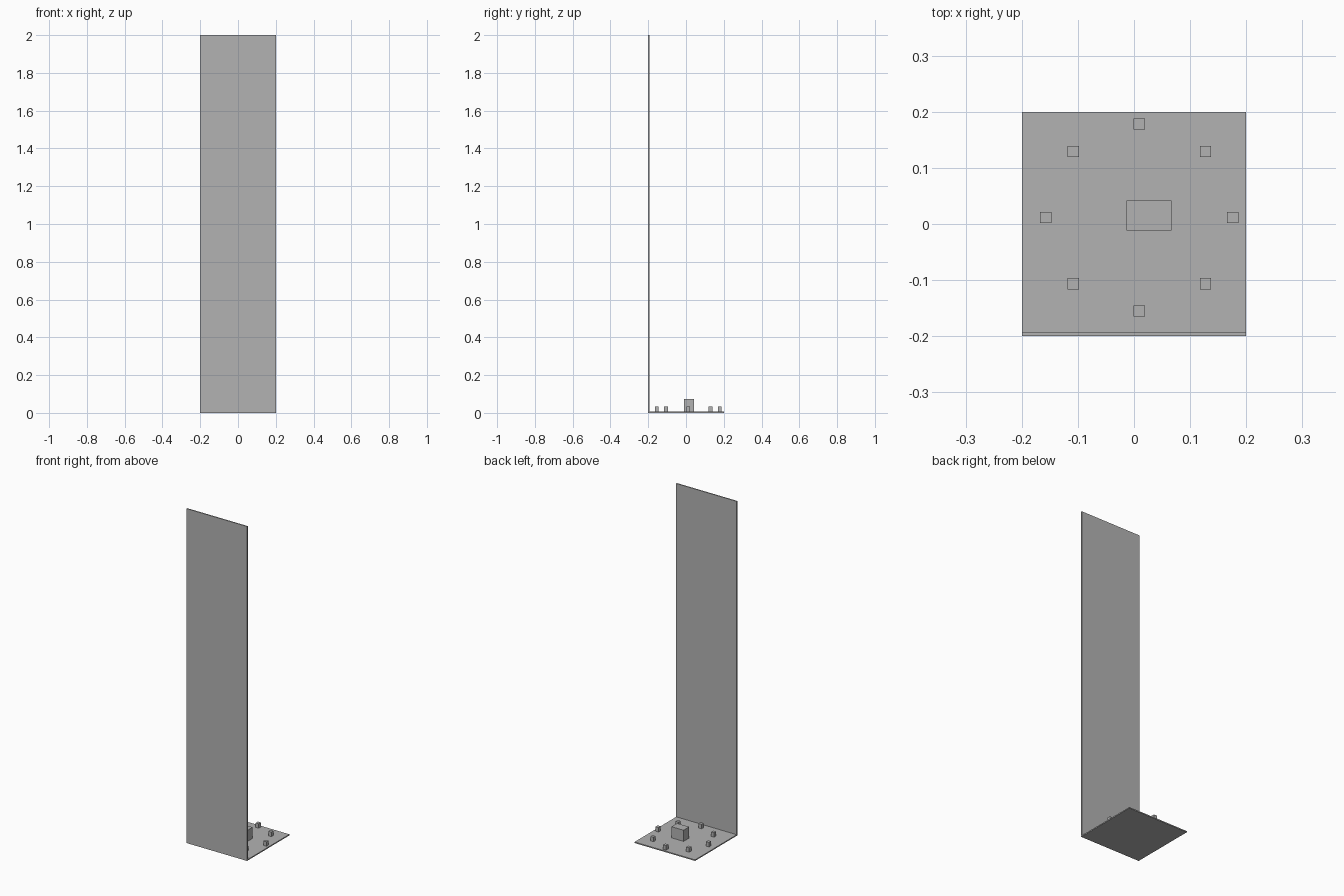
import bpy
from math import cos, sin, tau

if "Cube" in bpy.data.objects:
    bpy.data.objects.remove(bpy.data.objects["Cube"], do_unlink=True)

U = 1 / 150          # sheet thickness, also the modelling unit
HALF = 0.2           # half the width of the base

grey = bpy.data.materials.new("plain_grey")
grey.use_nodes = True
colour = (0.45, 0.45, 0.45, 1)
grey.diffuse_color = colour
grey.node_tree.nodes["Principled BSDF"].inputs["Base Color"].default_value = colour


def box(name, centre, size, bottom):
    """Flat-faced block centred on an (x, y) point and standing at a height."""
    x, y = centre
    bpy.ops.mesh.primitive_cube_add(size=1, location=(x, y, bottom + size[2] / 2))
    ob = bpy.context.object
    ob.name = name
    ob.scale = size
    bpy.ops.object.transform_apply(location=False, rotation=False, scale=True)
    ob.data.materials.append(grey)
    return ob


# Base plate and tall front panel
box("base_plate", (0, U / 2), (2 * HALF, 2 * HALF - U, U), 0)
box("front_panel", (0, -HALF + U / 2), (2 * HALF, U, 2), 0)

# Central block
box("centre_block", (0.0265, 0.0155), (12 * U, 8 * U, 10 * U), U)

# Ring of small blocks
ring_x, ring_y, radius = 0.0095, 0.0115, 25 * U
for i in range(8):
    a = tau * i / 8
    spot = (ring_x + radius * cos(a), ring_y + radius * sin(a))
    box(f"ring_block_{i + 1}", spot, (3 * U, 3 * U, 4 * U), U)
